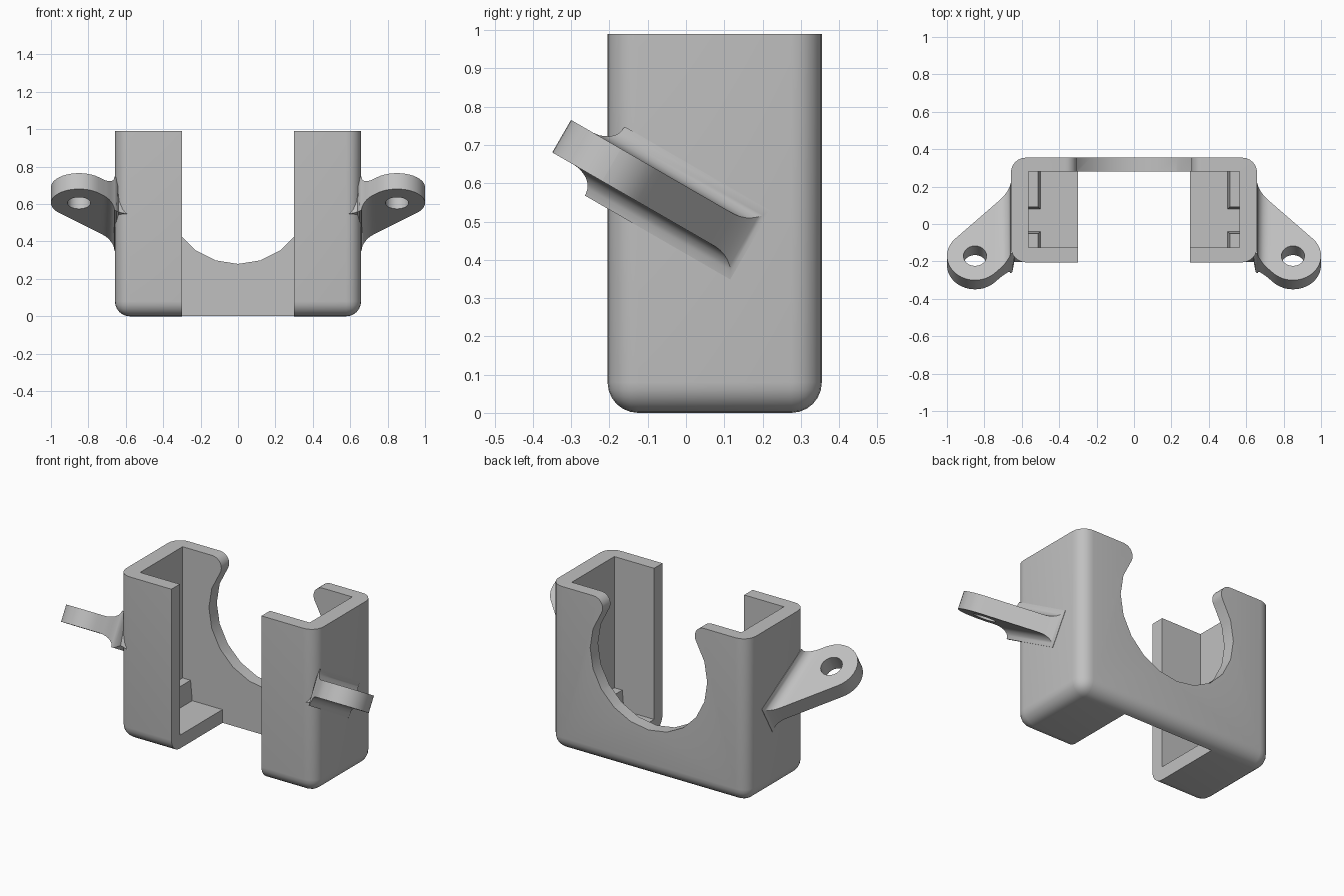
import bpy, bmesh
from math import sin, cos, radians, sqrt

old = bpy.data.objects.get("Cube")
if old:
    bpy.data.objects.remove(old, do_unlink=True)

grey = bpy.data.materials.new("light_grey_plastic")
grey.use_nodes = True
COLOUR = (0.53, 0.53, 0.53, 1)
grey.diffuse_color = COLOUR
grey.node_tree.nodes["Principled BSDF"].inputs["Base Color"].default_value = COLOUR


def make_object(name, bm):
    bmesh.ops.recalc_face_normals(bm, faces=bm.faces)
    mesh = bpy.data.meshes.new(name)
    bm.to_mesh(mesh)
    bm.free()
    mesh.materials.append(grey)
    obj = bpy.data.objects.new(name, mesh)
    bpy.context.collection.objects.link(obj)
    return obj


def loft(name, rings):
    """Skin a list of matching closed rings and cap both ends."""
    bm = bmesh.new()
    loops = [[bm.verts.new(p) for p in ring] for ring in rings]
    n = len(loops[0])
    for a, b in zip(loops, loops[1:]):
        for i in range(n):
            j = (i + 1) % n
            bm.faces.new((a[i], a[j], b[j], b[i]))
    bm.faces.new(loops[0])
    bm.faces.new(loops[-1])
    return make_object(name, bm)


def rect(x0, x1, y0, y1, z):
    return [(x0, y0, z), (x1, y0, z), (x1, y1, z), (x0, y1, z)]


def box(name, x0, x1, y0, y1, z0, z1):
    return loft(name, [rect(x0, x1, y0, y1, z0), rect(x0, x1, y0, y1, z1)])


def activate(obj):
    bpy.ops.object.select_all(action='DESELECT')
    obj.select_set(True)
    bpy.context.view_layer.objects.active = obj


def cut(obj, cutter):
    cutter.hide_render = True
    mod = obj.modifiers.new("cut", 'BOOLEAN')
    mod.operation = 'DIFFERENCE'
    mod.solver = 'EXACT'
    mod.object = cutter
    activate(obj)
    bpy.ops.object.modifier_apply(modifier=mod.name)
    bpy.data.objects.remove(cutter, do_unlink=True)


def mirror_x(obj):
    mod = obj.modifiers.new("mirror", 'MIRROR')
    mod.use_clip = False
    activate(obj)
    bpy.ops.object.modifier_apply(modifier=mod.name)


def smooth(obj):
    activate(obj)
    bpy.ops.object.shade_smooth_by_angle(angle=radians(32))


# Bracket body: block rounded on its upright and bottom edges
TOP, BACK, FRONT, SIDE = 0.99, 0.355, -0.205, 0.658
body = box("bracket_body", -SIDE, SIDE, FRONT, BACK, 0, TOP)
bm = bmesh.new()
bm.from_mesh(body.data)
edges = [e for e in bm.edges if min(v.co.z for v in e.verts) < 0.01]
bmesh.ops.bevel(bm, geom=edges, offset=0.08, segments=6, profile=0.5, affect='EDGES')
bm.to_mesh(body.data)
bm.free()

# Hollow inside and open front
cut(body, box("cavity_cutter", -0.565, 0.565, -0.125, 0.28, 0.08, 2))
cut(body, box("gap_cutter", -0.3, 0.3, -1, 0.28, -1, 2))

# Round opening in the back wall, flaring at the top
R, CZ = 0.39, 0.67
FX, FR = 0.367, 0.06
half = [(R * cos(radians(a)), CZ + R * sin(radians(a))) for a in range(-72, 37, 18)]
half += [(FX + FR * cos(radians(a)), TOP - FR + FR * sin(radians(a)))
         for a in range(195, 89, -15)]
half.append((FX, 1.3))
outline = [(0, CZ - R)] + half + [(-x, z) for x, z in reversed(half)]
cut(body, loft("opening_cutter", [[(x, y, z) for x, z in outline] for y in (0.2, 0.5)]))
smooth(body)

# Tapered ledges on the cavity floor beside each outer wall
for name, y0, y1 in (("rear_ledges", 0.08, 0.285), ("front_ledges", -0.13, -0.04)):
    ya, yb = (y0 + 0.012, y1) if y0 > 0 else (y0, y1 - 0.012)
    mirror_x(loft(name, [rect(0.5, 0.575, y0, y1, 0.07),
                         rect(0.512, 0.575, ya, yb, 0.2)]))

# Tilted mounting ears: sections along x with a flared root and round tip
EX, EY, EZ, ER, HALF = 0.85, -0.195, 0.648, 0.15, 0.049
C, S = cos(radians(30)), sin(radians(30))


def ear_point(x, u, n):
    y, z = EY + u * C + n * S, EZ - u * S + n * C
    if x < 0.645:
        y = max(y, FRONT + 0.002)
    return (x, y, z)


def ear_section(x):
    s = min(1, max(0, (0.72 - x) / 0.06))
    flare = 0.055 * (1 - sqrt(1 - s * s))
    arc = sqrt(max(0, ER ** 2 - (x - EX) ** 2))
    line = ER * sqrt(2) - (x - EX)
    back = arc if x > EX + ER / sqrt(2) else line
    front = -arc if x > EX - ER / sqrt(2) else -ER * sqrt(2) - (x - EX)
    if x < 0.69:
        t = (0.69 - x) / 0.12
        front = -0.052 + 0.075 * (1 - (1 - t) ** 2)
    if x < 0.66:
        back = ER * sqrt(2) - (0.66 - EX)
    back = max(back, front + 0.001) + 0.3 * flare
    h = HALF + flare
    return [ear_point(x, front, -h), ear_point(x, back, -h),
            ear_point(x, back, h), ear_point(x, front, h)]


stations = [0.57, 0.6, 0.62, 0.64, 0.65, 0.66, 0.664, 0.67, 0.68, 0.69, 0.705, 0.72]
stations += [EX - ER * cos(radians(a)) for a in range(45, 181, 9)]
ears = loft("mounting_ears", [ear_section(x) for x in stations])

# Screw hole square to each ear
ring = [(0.062 * cos(radians(a)), 0.062 * sin(radians(a))) for a in range(0, 360, 15)]
cut(ears, loft("hole_cutter", [[(EX + x, EY + u * C + n * S, EZ - u * S + n * C)
                                for x, u in ring] for n in (-0.2, 0.2)]))
mirror_x(ears)
smooth(ears)
